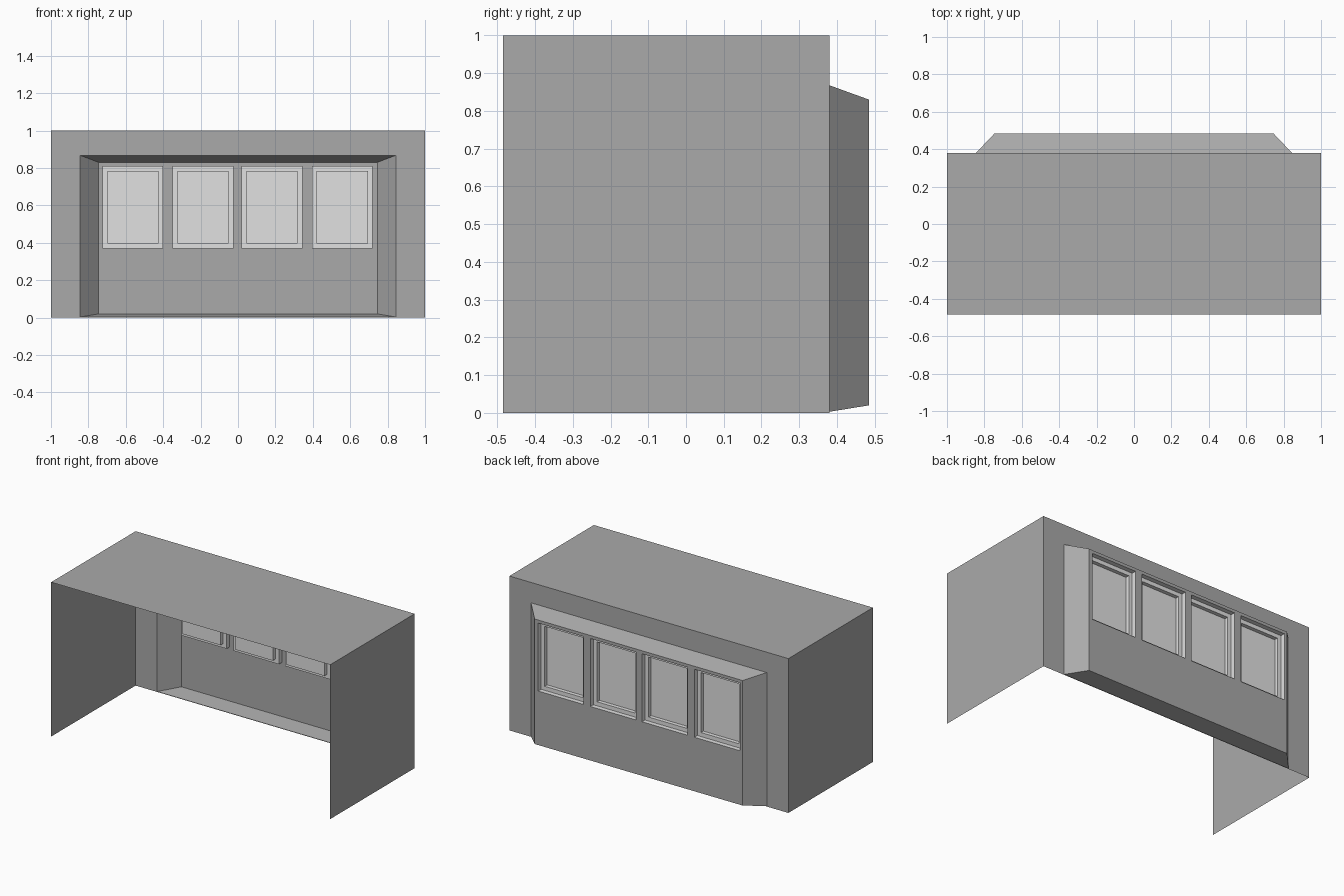
import bpy
import bmesh

cube = bpy.data.objects.get("Cube")
if cube:
    bpy.data.objects.remove(cube, do_unlink=True)


def material(name, value):
    mat = bpy.data.materials.new(name)
    mat.use_nodes = True
    colour = (value, value, value, 1)
    mat.diffuse_color = colour
    mat.node_tree.nodes["Principled BSDF"].inputs["Base Color"].default_value = colour
    return mat


wall_grey = material("wall grey", 0.40)
window_grey = material("window grey", 0.75)


def rect(x0, x1, z0, z1, y):
    """Corners of an upright rectangle, wound to face the back."""
    return [(x1, y, z0), (x0, y, z0), (x0, y, z1), (x1, y, z1)]


def face(bm, points):
    return bm.faces.new([bm.verts.new(p) for p in points])


def ring(bm, outer, inner):
    """Four faces joining two nested rectangles."""
    for i in range(4):
        j = (i + 1) % 4
        face(bm, [outer[i], outer[j], inner[j], inner[i]])


def finish(bm, name, mat):
    bmesh.ops.remove_doubles(bm, verts=bm.verts, dist=0.0005)
    mesh = bpy.data.meshes.new(name)
    bm.to_mesh(mesh)
    bm.free()
    mesh.materials.append(mat)
    obj = bpy.data.objects.new(name, mesh)
    bpy.context.collection.objects.link(obj)


FRONT, BACK, BAY = -0.485, 0.38, 0.485
WIN_Z = (0.37, 0.81)
WIN_X = [(-0.725, -0.40), (-0.35, -0.025), (0.02, 0.345), (0.395, 0.72)]

# Roof and side walls, open at the front and below
bm = bmesh.new()
front = rect(-1, 1, 0, 1, FRONT)
back = rect(-1, 1, 0, 1, BACK)
for i in range(1, 4):
    j = (i + 1) % 4
    face(bm, [front[i], front[j], back[j], back[i]])
finish(bm, "roof_and_sides", wall_grey)

# Back wall around the bay, then the bay's sloping sides
bay_base = rect(-0.845, 0.845, 0.003, 0.868, BACK)
bay_rim = rect(-0.745, 0.745, 0.02, 0.83, BAY)
bm = bmesh.new()
ring(bm, back, bay_base)
finish(bm, "back_wall", wall_grey)
bm = bmesh.new()
ring(bm, bay_base, bay_rim)
finish(bm, "bay_sides", wall_grey)

# Outer bay wall with window openings
bm = bmesh.new()
xs = [-0.745] + [x for pair in WIN_X for x in pair] + [0.745]
zs = [0.02, *WIN_Z, 0.83]
for i in range(len(xs) - 1):
    for k in range(3):
        if not (k == 1 and i % 2):
            face(bm, rect(xs[i], xs[i + 1], zs[k], zs[k + 1], BAY))
finish(bm, "bay_wall", wall_grey)

# Stepped, recessed windows
for n, (x0, x1) in enumerate(WIN_X, 1):
    def step(inset, depth):
        return rect(x0 + inset, x1 - inset, WIN_Z[0] + inset, WIN_Z[1] - inset, BAY - depth)

    opening, ledge = step(0, 0), step(0, 0.03)
    lip, pane = step(0.026, 0.03), step(0.026, 0.055)
    bm = bmesh.new()
    ring(bm, opening, ledge)
    ring(bm, ledge, lip)
    ring(bm, lip, pane)
    finish(bm, f"window_frame_{n}", window_grey)
    bm = bmesh.new()
    face(bm, pane)
    finish(bm, f"window_pane_{n}", window_grey)
